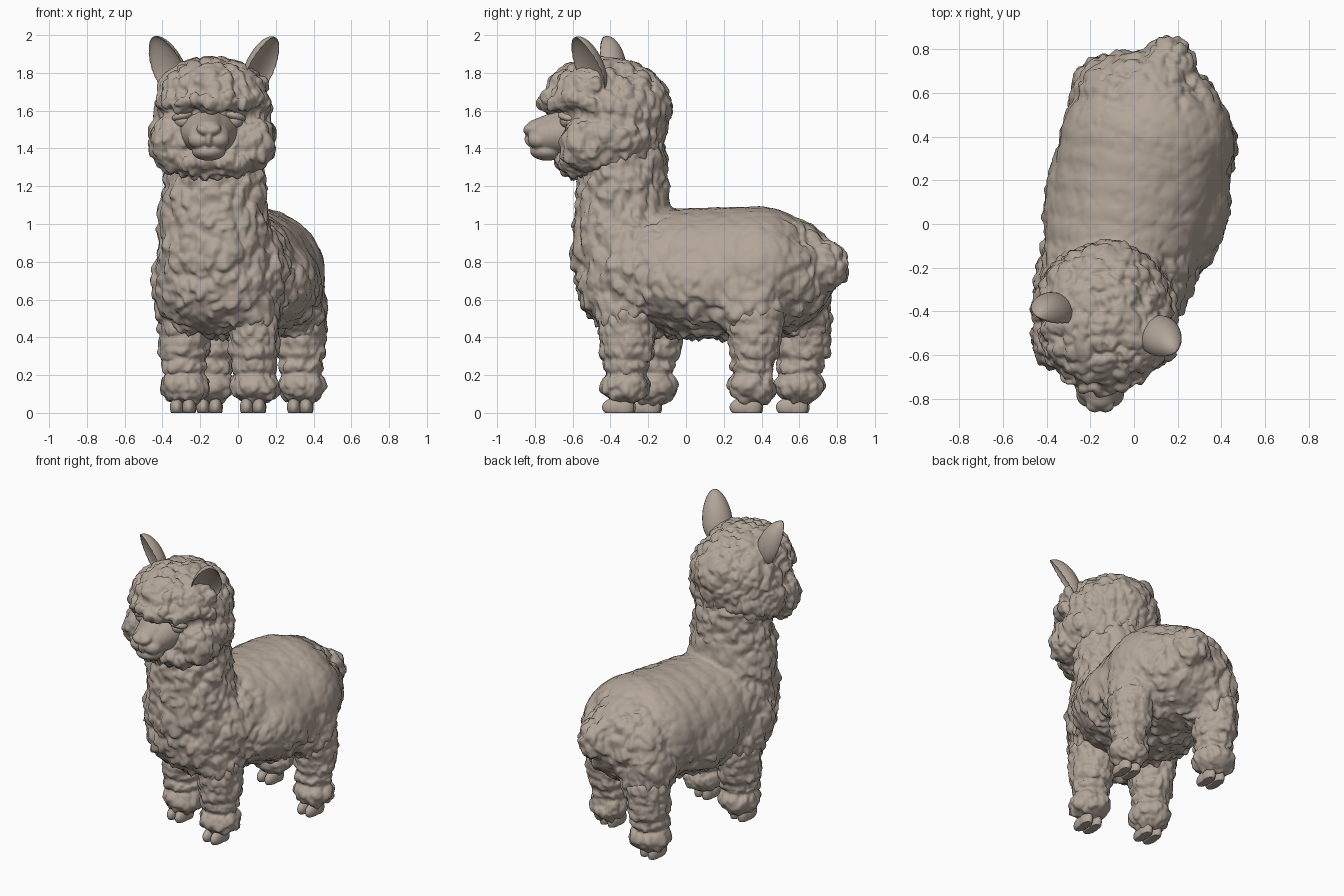
import bpy, bmesh, math
from mathutils import Vector, Matrix, Euler, noise

cube = bpy.data.objects.get("Cube")
if cube:
    bpy.data.objects.remove(cube, do_unlink=True)

wool = bpy.data.materials.new("warm_taupe")
wool.use_nodes = True
wool.diffuse_color = (0.45, 0.38, 0.32, 1)
wool.node_tree.nodes["Principled BSDF"].inputs["Base Color"].default_value = wool.diffuse_color
wool.node_tree.nodes["Principled BSDF"].inputs["Roughness"].default_value = 0.8


def ball(bm, loc, radii, rot=(0, 0, 0)):
    """Add an ellipsoid."""
    m = Matrix.LocRotScale(Vector(loc), Euler(rot), Vector(radii))
    return bmesh.ops.create_icosphere(bm, subdivisions=4, radius=1, matrix=m)["verts"]


def chain(bm, a, ra, b, rb, count=7):
    """Add a tapering run of ellipsoids from a to b."""
    for i in range(count):
        t = i / (count - 1)
        ball(bm, Vector(a).lerp(Vector(b), t), Vector(ra).lerp(Vector(rb), t))


def saddle(p):
    """Wool depth: shallow along the back, full elsewhere."""
    high = min(1, max(0, (p.z - 0.6) / 0.2))
    along = min(1, max(0, (p.y + 0.2) / 0.15)) * min(1, max(0, (0.65 - p.y) / 0.15))
    low_back = 1 if p.z < 1.2 else 0
    return 1 - 0.8 * high * along * low_back


def curls(p, normal, depth, size):
    """Offset for short, hanging locks of wool."""
    warp = noise.noise_vector(p * 7) * 0.03
    q = (p + warp) / size
    q.z *= 0.75
    lock = 0.5 - noise.voronoi(q)[0][0]
    fine = noise.noise(q * 2.3) * 0.3
    swell = noise.noise(p * 5) * 0.4
    offset = depth * saddle(p) * (lock + fine + swell)
    return normal * offset + Vector((0, 0, -0.6 * abs(offset)))


def finish(name, bm, voxel=0.0, soften=0, depth=0.0, size=0.07):
    """Fuse the balls into one skin, soften it and raise the wool."""
    mesh = bpy.data.meshes.new(name)
    bm.to_mesh(mesh)
    bm.free()
    obj = bpy.data.objects.new(name, mesh)
    bpy.context.scene.collection.objects.link(obj)
    if voxel:
        remesh = obj.modifiers.new("fuse", "REMESH")
        remesh.mode = "VOXEL"
        remesh.voxel_size = voxel
        smooth = obj.modifiers.new("soften", "SMOOTH")
        smooth.factor = 0.5
        smooth.iterations = soften
        graph = bpy.context.evaluated_depsgraph_get()
        mesh = bpy.data.meshes.new_from_object(obj.evaluated_get(graph))
        obj.modifiers.clear()
        obj.data = mesh
        mesh.name = name
    if depth:
        moved = [v.co + curls(v.co.copy(), v.normal.copy(), depth, size) for v in mesh.vertices]
        for v, co in zip(mesh.vertices, moved):
            v.co = co
    mesh.materials.clear()
    mesh.materials.append(wool)
    mesh.shade_smooth()


TURN = -0.26  # the trunk swings towards the right at the front

# Trunk, chest, neck and tail
bm = bmesh.new()
chain(bm, (-0.09, -0.27, 0.75), (0.355, 0.27, 0.33), (0.06, 0.38, 0.75), (0.4, 0.345, 0.345))
ball(bm, (0.01, 0.1, 0.69), (0.43, 0.48, 0.3), (0, 0, TURN))
ball(bm, (-0.13, -0.32, 0.7), (0.335, 0.25, 0.28), (0, 0, TURN))
ball(bm, (0.07, 0.52, 0.74), (0.34, 0.27, 0.3), (0, 0, TURN))
chain(bm, (-0.12, -0.33, 0.85), (0.31, 0.27, 0.25), (-0.13, -0.34, 1.3), (0.26, 0.235, 0.2))
ball(bm, (-0.13, -0.29, 1.33), (0.24, 0.19, 0.25))
chain(bm, (0.14, 0.62, 0.86), (0.15, 0.13, 0.12), (0.17, 0.755, 0.78), (0.11, 0.105, 0.13), 4)
# Haunches and shoulders blend the legs into the trunk
ball(bm, (0.305, 0.34, 0.6), (0.16, 0.2, 0.24))
ball(bm, (-0.12, 0.575, 0.6), (0.175, 0.2, 0.24))
ball(bm, (0.07, -0.32, 0.58), (0.15, 0.17, 0.2))
ball(bm, (-0.28, -0.19, 0.6), (0.165, 0.18, 0.22))
finish("trunk_fleece", bm, 0.012, 9, 0.038)

# Woolly legs, each with an upper puff, a ring and a cuff above two toes
legs = {
    "front_left": (0.085, -0.32, 0.137),
    "front_right": (-0.285, -0.18, 0.137),
    "hind_left": (0.335, 0.355, 0.132),
    "hind_right": (-0.145, 0.6, 0.137),
}
for name, (x, y, r) in legs.items():
    bm = bmesh.new()
    chain(bm, (x, y + 0.015, 0.5), (r, r * 1.15, 0.12), (x, y + 0.01, 0.33), (r, r * 1.06, 0.08), 4)
    ball(bm, (x, y, 0.25), (r * 0.9, r * 0.92, 0.07))
    ball(bm, (x, y, 0.145), (r * 0.95, r * 0.98, 0.1))
    finish(name + "_leg", bm, 0.01, 3, 0.025, 0.06)

    bm = bmesh.new()
    for side in (-1, 1):
        toe = Matrix.Translation((x - 0.005, y - 0.03, 0)) @ Matrix.Rotation(TURN / 2, 4, "Z")
        for offset, radii in ((-0.015, (0.036, 0.075, 0.05)), (0.025, (0.034, 0.055, 0.06))):
            for v in ball(bm, toe @ Vector((side * 0.033, offset, 0.035)), radii):
                v.co.z = max(v.co.z, 0.005)
    for v in bm.verts:
        v.co.z -= 0.005
    finish(name + "_toes", bm)

# Head wool: crown, cheeks, jaw ruff and overhanging fringe
HX = -0.135
bm = bmesh.new()
ball(bm, (HX, -0.38, 1.6), (0.305, 0.3, 0.28))
ball(bm, (HX, -0.39, 1.47), (0.335, 0.28, 0.21))
ball(bm, (HX, -0.47, 1.71), (0.27, 0.25, 0.18))
ball(bm, (HX, -0.5, 1.35), (0.23, 0.19, 0.11))
ball(bm, (HX - 0.01, -0.47, 1.52), (0.24, 0.19, 0.13))
for side in (-1, 1):
    ball(bm, (HX + side * 0.2, -0.53, 1.43), (0.13, 0.14, 0.16))
    ball(bm, (HX + side * 0.11, -0.57, 1.335), (0.11, 0.12, 0.08))
for i in range(9):
    a = math.radians(-76 + 19 * i)
    reach = math.cos(a)
    ball(bm, (HX + 0.25 * math.sin(a), -0.46 - 0.255 * reach, 1.65 + 0.015 * (i % 2)),
         (0.07, 0.075, 0.055))
    ball(bm, (HX + 0.22 * math.sin(a), -0.43 - 0.23 * reach, 1.73), (0.08, 0.08, 0.08))
finish("head_fleece", bm, 0.01, 4, 0.034, 0.065)

# Muzzle with a flat wide nose, two lip lobes and chin
MX = -0.155
bm = bmesh.new()
chain(bm, (MX, -0.58, 1.49), (0.165, 0.12, 0.135), (MX, -0.75, 1.465), (0.112, 0.08, 0.092))
chain(bm, (MX, -0.62, 1.56), (0.085, 0.08, 0.06), (MX, -0.785, 1.505), (0.07, 0.065, 0.05))
ball(bm, (MX, -0.815, 1.45), (0.022, 0.04, 0.045))
ball(bm, (MX, -0.735, 1.385), (0.09, 0.09, 0.05))
for side in (-1, 1):
    ball(bm, (MX + side * 0.05, -0.778, 1.445), (0.06, 0.06, 0.048))
    ball(bm, (MX + side * 0.025, -0.827, 1.497), (0.042, 0.035, 0.028), (0, -side * 0.4, 0))
finish("muzzle", bm, 0.007, 3)

# Half-closed eyes: eyeball with a heavy upper lid
for side, name in ((1, "left"), (-1, "right")):
    bm = bmesh.new()
    ball(bm, (MX + side * 0.14, -0.63, 1.545), (0.045, 0.035, 0.035), (0, 0, side * 0.5))
    finish(name + "_eye", bm)
    bm = bmesh.new()
    ball(bm, (MX + side * 0.14, -0.63, 1.57), (0.06, 0.045, 0.025), (0, side * 0.25, side * 0.5))
    finish(name + "_eyelid", bm)

# Cupped ears: the front half of each leaf shape is folded inwards
for name, base, tip, turn in (
    ("left", (0.055, -0.45, 1.7), (0.18, -0.57, 2.0), 0.75),
    ("right", (-0.305, -0.36, 1.7), (-0.435, -0.405, 2.0), -0.6),
):
    axis = Vector(tip) - Vector(base)
    up = axis.normalized()
    face = Vector((math.sin(turn), -math.cos(turn), 0))
    across = up.cross(face).normalized()
    back = across.cross(up)
    back *= -1 if back.dot(face) > 0 else 1
    middle = (Vector(base) + Vector(tip)) / 2
    bm = bmesh.new()
    for v in ball(bm, (0, 0, 0), (1, 1, 1)):
        x, y, z = v.co
        width = 0.094 * (1 - 0.2 * z)
        depth = y * (0.085 if y > 0 else -0.04) - 0.025
        v.co = middle + across * (x * width) + back * depth + axis * (z / 2)
    bmesh.ops.recalc_face_normals(bm, faces=bm.faces)
    finish(name + "_ear", bm)
